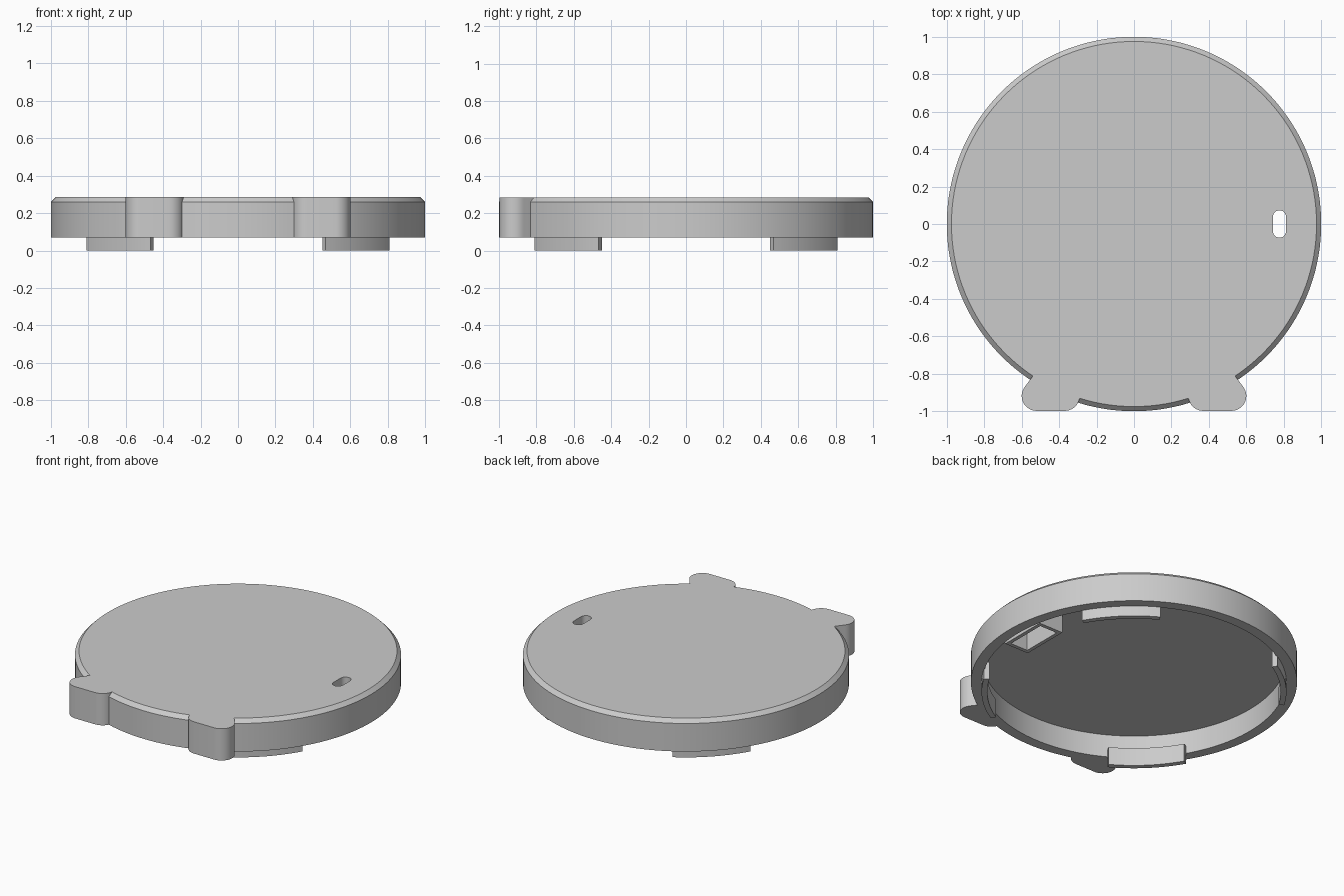
import bpy
import bmesh
from math import cos, sin, radians

cube = bpy.data.objects.get("Cube")
if cube:
    bpy.data.objects.remove(cube, do_unlink=True)

grey = bpy.data.materials.new("light_grey")
grey.use_nodes = True
GREY = (0.6, 0.6, 0.6, 1)
grey.diffuse_color = GREY
grey.node_tree.nodes["Principled BSDF"].inputs["Base Color"].default_value = GREY


def arc(cx, cy, r, start, end, steps):
    """Points on an arc, angles in degrees."""
    angles = [radians(start + (end - start) * i / steps) for i in range(steps + 1)]
    return [(cx + r * cos(a), cy + r * sin(a)) for a in angles]


def loft(name, layers):
    """Closed solid through a stack of (outline, height) layers."""
    bm = bmesh.new()
    rings = [[bm.verts.new((x, y, z)) for x, y in outline] for outline, z in layers]
    for low, high in zip(rings, rings[1:]):
        n = len(low)
        for i in range(n):
            j = (i + 1) % n
            bm.faces.new((low[i], low[j], high[j], high[i]))
    bm.faces.new(rings[0])
    bm.faces.new(rings[-1])
    bmesh.ops.recalc_face_normals(bm, faces=bm.faces)
    mesh = bpy.data.meshes.new(name)
    bm.to_mesh(mesh)
    bm.free()
    mesh.materials.append(grey)
    obj = bpy.data.objects.new(name, mesh)
    bpy.context.collection.objects.link(obj)
    return obj


def prism(name, outline, z0, z1):
    return loft(name, [(outline, z0), (outline, z1)])


def activate(obj):
    bpy.ops.object.select_all(action='DESELECT')
    obj.select_set(True)
    bpy.context.view_layer.objects.active = obj


def combine(obj, tool, operation):
    """Apply a boolean and discard the tool."""
    mod = obj.modifiers.new("boolean", 'BOOLEAN')
    mod.operation = operation
    mod.solver = 'EXACT'
    mod.object = tool
    activate(obj)
    bpy.ops.object.modifier_apply(modifier=mod.name)
    bpy.data.objects.remove(tool, do_unlink=True)


def smooth(obj):
    activate(obj)
    bpy.ops.object.shade_smooth_by_angle(angle=radians(25))


def rectangle(x0, x1, y0, y1):
    return [(x0, y0), (x1, y0), (x1, y1), (x0, y1)]


# Hollow round cover with a chamfered top edge, open underneath
TOP, CEILING, RIM = 0.285, 0.225, 0.07
section = [(0.93, CEILING), (0.93, RIM), (1, RIM), (1, 0.26), (0.975, TOP)]
cover = loft("round_cover", [(arc(0, 0, r, 0, 360, 144)[:-1], z) for r, z in section])

# Two rounded lugs on the front edge
lug_outline = (arc(0.37, -0.918, 0.08, 180, 270, 10)
               + arc(0.52, -0.918, 0.08, 270, 400, 14)
               + [(0.54, -0.812), (0.50, -0.80), (0.31, -0.90)])
for side in (1, -1):
    lug = prism("lug", [(side * x, y) for x, y in lug_outline], RIM, TOP)
    combine(cover, lug, 'UNION')

# Oblong slot through the top
slot = arc(0.777, 0.038, 0.035, 0, 180, 12) + arc(0.777, -0.038, 0.035, 180, 360, 12)
combine(cover, prism("slot_cutter", slot, 0.15, 0.4), 'DIFFERENCE')
smooth(cover)

# Rectangular collar around the slot, inside the cover
collar = prism("slot_collar", rectangle(0.70, 0.88, -0.18, 0.15), 0.095, CEILING + 0.005)
hole = prism("collar_cutter", rectangle(0.725, 0.855, -0.155, 0.125), 0, 0.4)
combine(collar, hole, 'DIFFERENCE')

# Four curved clips hanging below the rim
for name, angle in (("back_left", 45), ("back_right", 135),
                    ("front_right", 225), ("front_left", 315)):
    outline = (arc(0, 0, 0.935, angle - 15, angle + 15, 12)
               + arc(0, 0, 0.90, angle + 15, angle - 15, 12))
    smooth(prism(name + "_clip", outline, 0, 0.122))
